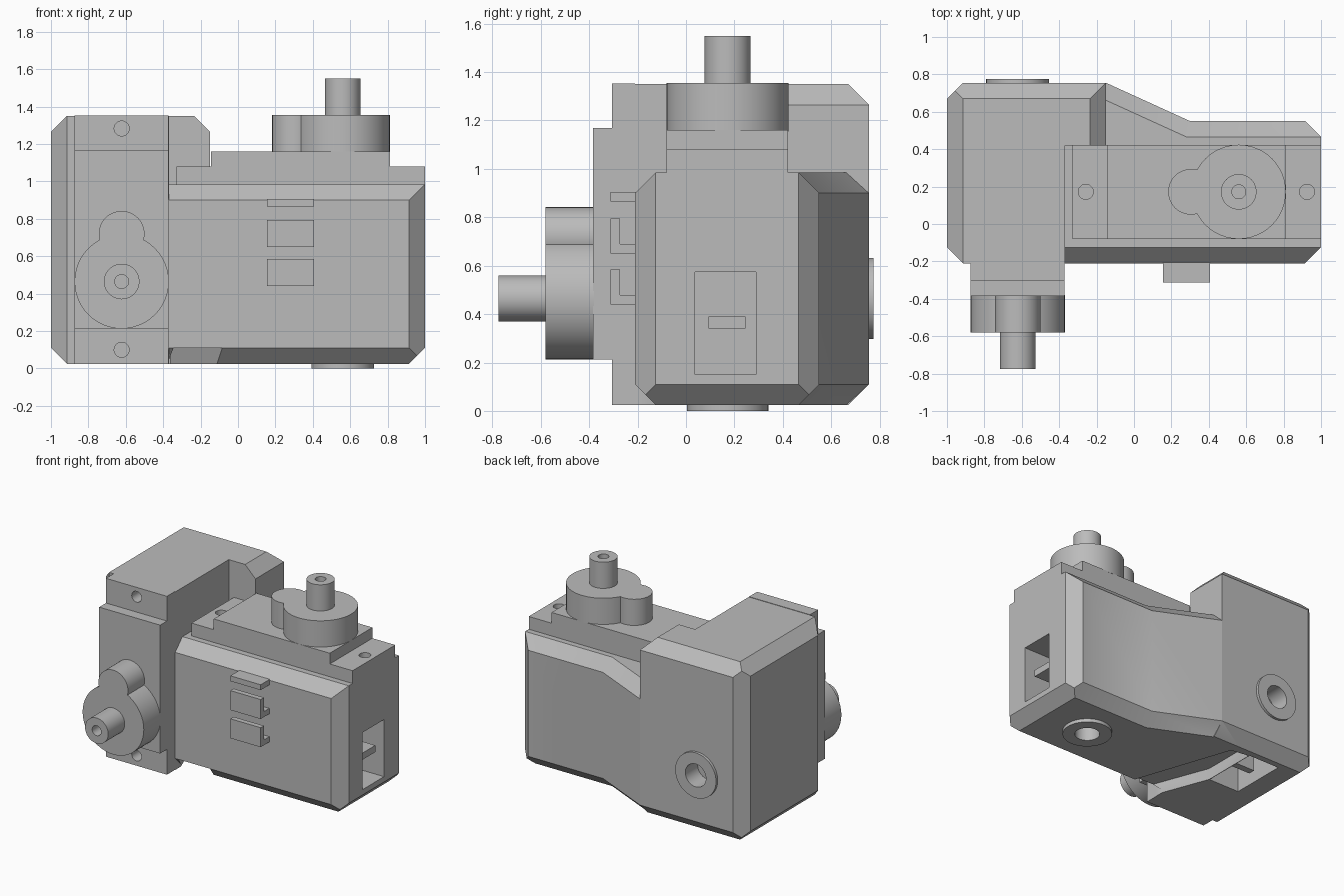
import bpy, bmesh
from math import radians
from mathutils import Matrix, Vector

if "Cube" in bpy.data.objects:
    bpy.data.objects.remove(bpy.data.objects["Cube"], do_unlink=True)

GREY = (0.5, 0.5, 0.5, 1)
grey = bpy.data.materials.new("plain grey")
grey.use_nodes = True
grey.diffuse_color = GREY
grey.node_tree.nodes["Principled BSDF"].inputs["Base Color"].default_value = GREY

BASE, BEVEL = 0.025, 0.085


def finish(name, bm, matrix=Matrix()):
    bm.transform(matrix)
    bmesh.ops.recalc_face_normals(bm, faces=bm.faces)
    mesh = bpy.data.meshes.new(name)
    bm.to_mesh(mesh)
    bm.free()
    mesh.materials.append(grey)
    obj = bpy.data.objects.new(name, mesh)
    bpy.context.collection.objects.link(obj)
    return obj


def slice_off(bm, point, normal):
    bmesh.ops.bisect_plane(bm, geom=bm.verts[:] + bm.edges[:] + bm.faces[:], dist=1e-5,
                           plane_co=point, plane_no=normal, clear_outer=True)
    rim = [e for e in bm.edges if e.is_boundary]
    if rim:
        bmesh.ops.holes_fill(bm, edges=rim)


def box(name, lo, hi, chamfers=(), planes=(), matrix=Matrix()):
    """Box whose edges, named by their outward direction, are cut at 45 degrees."""
    lo, hi = Vector(lo), Vector(hi)
    bm = bmesh.new()
    bmesh.ops.create_cube(bm, size=1)
    for v in bm.verts:
        v.co = [(lo[i] + hi[i]) / 2 + v.co[i] * (hi[i] - lo[i]) for i in range(3)]
    for d in chamfers:
        corner = Vector([hi[i] if d[i] > 0 else lo[i] for i in range(3)])
        first = next(i for i in range(3) if d[i])
        corner[first] -= d[first] * BEVEL
        slice_off(bm, corner, Vector(d).normalized())
    for point, normal in planes:
        slice_off(bm, point, normal)
    return finish(name, bm, matrix)


def prism(name, outline, z0, z1):
    bm = bmesh.new()
    face = bm.faces.new([bm.verts.new((x, y, z0)) for x, y in outline])
    top = bmesh.ops.extrude_face_region(bm, geom=[face])["geom"]
    for v in top:
        if isinstance(v, bmesh.types.BMVert):
            v.co.z = z1
    return finish(name, bm)


def cylinder(name, u, r, w0, w1, matrix):
    bm = bmesh.new()
    bmesh.ops.create_cone(bm, cap_ends=True, segments=48, radius1=r, radius2=r, depth=w1 - w0,
                          matrix=Matrix.Translation((u, 0, (w0 + w1) / 2)))
    return finish(name, bm, matrix)


def combine(target, tool, operation):
    mod = target.modifiers.new(operation.lower(), 'BOOLEAN')
    mod.operation, mod.solver, mod.object = operation, 'EXACT', tool
    with bpy.context.temp_override(object=target, active_object=target):
        bpy.ops.object.modifier_apply(modifier=mod.name)
    bpy.data.objects.remove(tool, do_unlink=True)


def smooth(obj):
    bpy.ops.object.select_all(action='DESELECT')
    obj.select_set(True)
    bpy.context.view_layer.objects.active = obj
    bpy.ops.object.shade_smooth_by_angle(angle=radians(30))


# Housing: tall left block, its rear wing, low right block and the sloping back
left_edges = [(-1, 1, 0), (-1, 0, -1), (-1, 0, 1), (0, 1, 1), (0, 1, -1)]
housing = box("housing", (-1, -.21, BASE), (-.37, .755, 1.35), left_edges + [(-1, -1, 0)])
wing = box("rear_wing", (-1, .42, BASE), (-.15, .755, 1.35), left_edges + [(1, 0, 1)])
low = box("low_block", (-.37, -.21, BASE), (1, .55, .985),
          [(1, -1, 0), (1, 1, 0), (1, 0, -1), (0, -1, -1), (0, 1, -1), (0, -1, 1), (0, 1, 1)])
slope = Vector((.205, .45, 0)).normalized()
up = Vector((0, 0, 1))
bend = Vector((.3, .55, 0))
slope_back = box("sloping_back", (-.37, 0, BASE), (.3, .755, .985), [(0, 1, -1)],
                 [(bend, slope),
                  (bend + up * (.985 - BEVEL), (slope + up).normalized()),
                  (bend + up * (BASE + BEVEL), (slope - up).normalized())])
for part in (wing, low, slope_back):
    combine(housing, part, 'UNION')

# Cable channel under the housing
channel = prism("channel_cutter", [(-.33, -.25), (-.07, -.25), (-.36, .6), (-.5, .62), (-.5, .2)],
                -.05, BASE + BEVEL)
combine(housing, channel, 'DIFFERENCE')


def servo(side, matrix):
    """Geared motor seen from its shaft: u along the case, w out along the shaft."""
    flange = box(side + "_flange", (-.888, -.252, 0), (.44, .25, .095), matrix=matrix)
    for u in (-.818, .365):
        combine(flange, cylinder("screw_cutter", u, .04, -.02, .2, matrix), 'DIFFERENCE')
    smooth(flange)
    box(side + "_case", (-.704, -.252, .08), (.252, .25, .175), matrix=matrix)
    gear = cylinder(side + "_gear_cover", 0, .252, .17, .37, matrix)
    combine(gear, cylinder("small_cover", -.255, .122, .17, .37, matrix), 'UNION')
    smooth(gear)
    shaft = cylinder(side + "_shaft", 0, .095, .36, .565, matrix)
    combine(shaft, cylinder("bore_cutter", 0, .037, .4, .7, matrix), 'DIFFERENCE')
    smooth(shaft)
    # Pivot ring opposite the shaft, open into the housing
    ring = cylinder(side + "_pivot_ring", 0, .168, -.985, -.95, matrix)
    combine(ring, cylinder("ring_cutter", 0, .085, -1.1, -.8, matrix), 'DIFFERENCE')
    smooth(ring)
    combine(housing, cylinder("pivot_cutter", 0, .085, -1.1, -.84, matrix), 'DIFFERENCE')
    # Cable window with its connector tongue
    combine(housing, box("window_cutter", (.2, -.135, -.835), (.6, .118, -.41), matrix=matrix),
            'DIFFERENCE')
    box(side + "_cable_tongue", (.18, -.08, -.645), (.4, .073, -.595), matrix=matrix)


servo("top", Matrix.Translation((.56, .172, .985)))
turn = Matrix(((0, 1, 0), (0, 0, -1), (-1, 0, 0))).to_4x4()
servo("front", Matrix.Translation((-.622, -.21, .465)) @ turn)
smooth(housing)

# Cable hooks on the front wall
for i, z in enumerate((.44, .65, .865)):
    box(f"hook_{i + 1}_shelf", (.155, -.312, z), (.405, -.2, z + .04))
    if i < 2:
        box(f"hook_{i + 1}_lip", (.155, -.312, z), (.405, -.273, z + .145))
